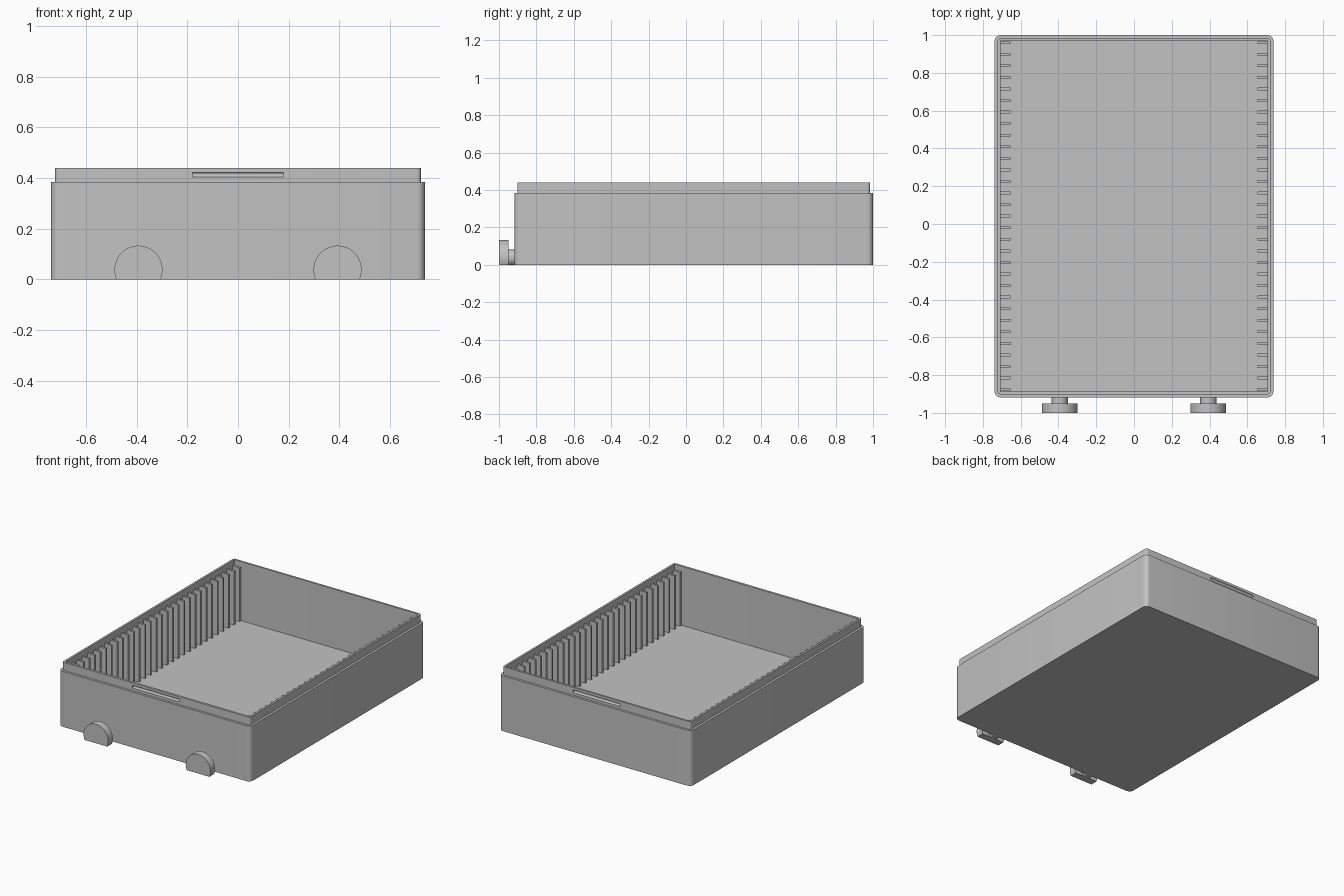
import bpy, bmesh, math

cube = bpy.data.objects.get("Cube")
if cube:
    bpy.data.objects.remove(cube)

GREY = (0.54, 0.54, 0.54, 1)
grey = bpy.data.materials.new("plain grey")
grey.use_nodes = True
grey.diffuse_color = GREY
grey.node_tree.nodes["Principled BSDF"].inputs["Base Color"].default_value = GREY


def finish(name, bm):
    """Turn a bmesh into a named, coloured object with sharp edges kept."""
    bmesh.ops.recalc_face_normals(bm, faces=bm.faces)
    mesh = bpy.data.meshes.new(name)
    bm.to_mesh(mesh)
    bm.free()
    mesh.materials.append(grey)
    obj = bpy.data.objects.new(name, mesh)
    bpy.context.collection.objects.link(obj)
    bpy.ops.object.select_all(action="DESELECT")
    obj.select_set(True)
    bpy.context.view_layer.objects.active = obj
    bpy.ops.object.shade_smooth_by_angle(angle=math.radians(30))
    return obj


def ring(bm, hx, y0, y1, radius, z, steps=6):
    """Rounded rectangle loop of vertices."""
    corners = [(hx, y1), (-hx, y1), (-hx, y0), (hx, y0)]
    verts = []
    for i, (x, y) in enumerate(corners):
        cx = x - math.copysign(radius, x)
        cy = y - radius if y == y1 else y + radius
        for s in range(steps + 1):
            a = math.pi / 2 * (i + s / steps)
            verts.append(bm.verts.new((cx + radius * math.cos(a), cy + radius * math.sin(a), z)))
    return verts


def extrude_y(name, points, y0, y1):
    """Prism along y from an (x, z) outline."""
    bm = bmesh.new()
    face = bm.faces.new([bm.verts.new((x, y0, z)) for x, z in points])
    moved = bmesh.ops.extrude_face_region(bm, geom=[face])["geom"]
    bmesh.ops.translate(bm, vec=(0, y1 - y0, 0),
                        verts=[v for v in moved if isinstance(v, bmesh.types.BMVert)])
    return finish(name, bm)


def cut_circle(cx, cz, r, steps=40):
    """Circle outline with everything below the ground cut off."""
    a0 = -math.asin(min(1, cz / r))
    span = math.pi - 2 * a0
    return [(cx + r * math.cos(a0 + span * s / steps), cz + r * math.sin(a0 + span * s / steps))
            for s in range(steps + 1)]


# Open tray: outer wall, step, lip, inner wall and floor
FLOOR, STEP, RIM = 0.03, 0.385, 0.44
INNER_X, INNER_Y0, INNER_Y1 = 0.708, -0.886, 0.97
OUTER = (0.738, -0.918, 1.0, 0.032)
LIP = (0.722, -0.902, 0.984, 0.016)
INNER = (INNER_X, INNER_Y0, INNER_Y1, 0.002)
bm = bmesh.new()
rings = [ring(bm, *size, z) for size, z in
         [(OUTER, 0), (OUTER, STEP), (LIP, STEP), (LIP, RIM), (INNER, RIM), (INNER, FLOOR)]]
for low, high in zip(rings, rings[1:]):
    n = len(low)
    for i in range(n):
        j = (i + 1) % n
        bm.faces.new((low[i], low[j], high[j], high[i]))
bm.faces.new(rings[0])
bm.faces.new(rings[-1])
tray = finish("tray", bm)

# Catch grooves in the front and back of the lip
for side, y in (("front", LIP[1]), ("back", LIP[2])):
    bpy.ops.mesh.primitive_cylinder_add(vertices=24, radius=0.0095, depth=0.36,
                                        location=(0, y, 0.413), rotation=(0, math.pi / 2, 0))
    cutter = bpy.context.object
    cutter.name = side + "_groove_cutter"
    cutter.data.materials.append(grey)
    cutter.hide_render = True
    cutter.hide_set(True)
    cut = tray.modifiers.new(side + " groove", "BOOLEAN")
    cut.operation = "DIFFERENCE"
    cut.solver = "EXACT"
    cut.object = cutter

# Rows of slot ribs along both long inner walls
COUNT, FIRST, LAST = 31, -0.877, 0.96
RIB_TOP, RIB_DEEP, RIB_THICK = 0.403, 0.053, 0.015
for side, name in ((1, "left_ribs"), (-1, "right_ribs")):
    bm = bmesh.new()
    for i in range(COUNT):
        y = FIRST + (LAST - FIRST) * i / (COUNT - 1)
        made = bmesh.ops.create_cube(bm, size=1)["verts"]
        bmesh.ops.scale(bm, vec=(RIB_DEEP, RIB_THICK, RIB_TOP - FLOOR), verts=made)
        bmesh.ops.translate(bm, vec=(side * (INNER_X - RIB_DEEP / 2), y, (RIB_TOP + FLOOR) / 2),
                            verts=made)
    finish(name, bm)

# Front knobs: a round head on a short stem, flat at the ground
for side, name in ((1, "left"), (-1, "right")):
    x = side * 0.393
    extrude_y(name + "_knob_head", cut_circle(x, 0.038, 0.095), -1.0, -0.95)
    extrude_y(name + "_knob_stem", cut_circle(x, 0.038, 0.043), -0.95, OUTER[1])
